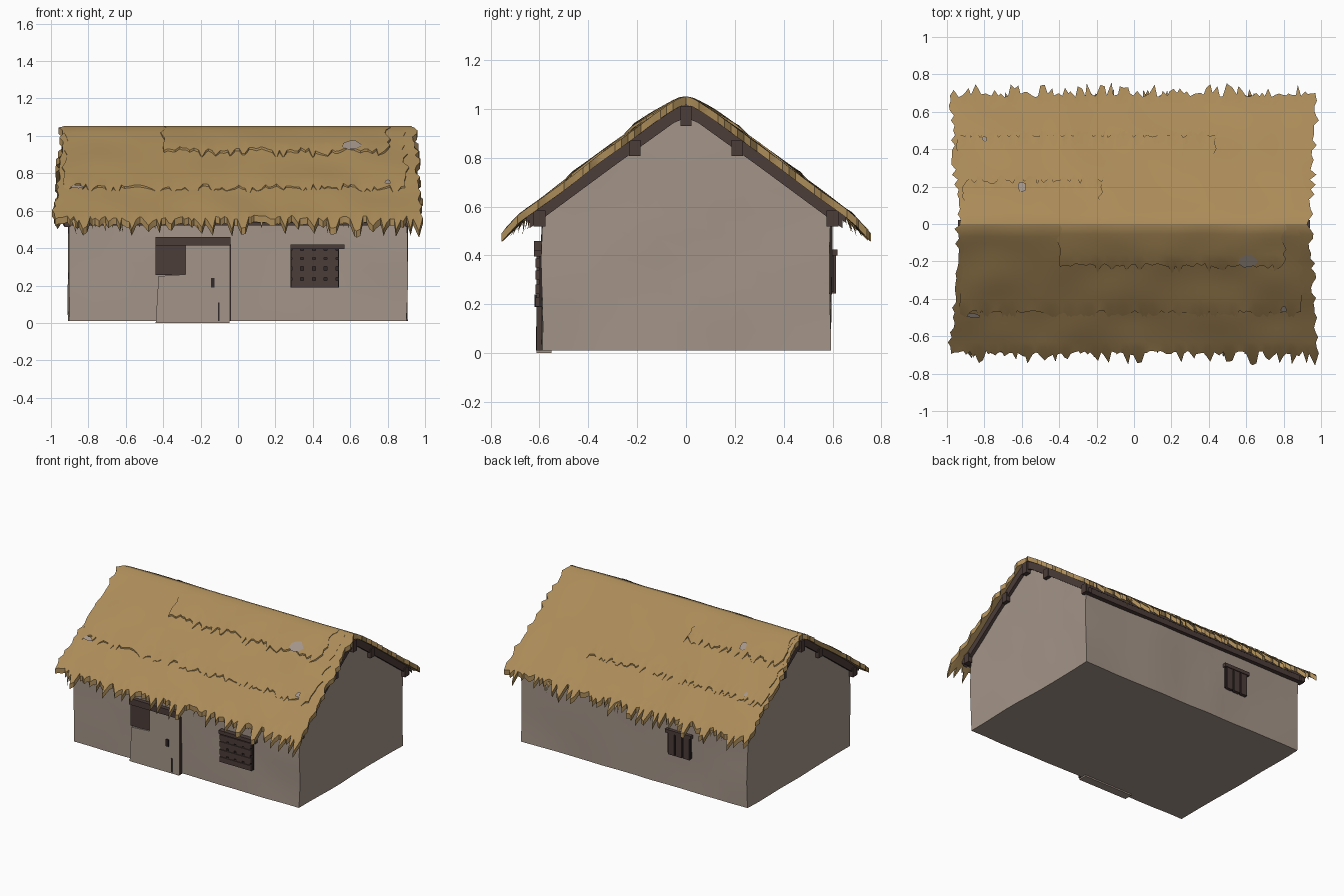
import bpy, bmesh, math, random
from mathutils import Vector, noise

if "Cube" in bpy.data.objects:
    bpy.data.objects.remove(bpy.data.objects["Cube"])

random.seed(7)


def material(name, rgb):
    m = bpy.data.materials.new(name)
    m.diffuse_color = (*rgb, 1)
    m.use_nodes = True
    m.node_tree.nodes["Principled BSDF"].inputs["Base Color"].default_value = m.diffuse_color
    return m


PLASTER = material("clay plaster", (0.37, 0.30, 0.25))
THATCH = material("straw thatch", (0.41, 0.262, 0.10))
WOOD = material("dark wood", (0.072, 0.047, 0.041))
SHADE = material("dark opening", (0.03, 0.022, 0.021))


def finish(name, bm, mat, smooth=True):
    bmesh.ops.recalc_face_normals(bm, faces=bm.faces)
    me = bpy.data.meshes.new(name)
    bm.to_mesh(me)
    bm.free()
    me.materials.append(mat)
    ob = bpy.data.objects.new(name, me)
    bpy.context.collection.objects.link(ob)
    if smooth:
        bpy.ops.object.select_all(action='DESELECT')
        ob.select_set(True)
        bpy.context.view_layer.objects.active = ob
        bpy.ops.object.shade_smooth_by_angle(angle=math.radians(35))
    return ob


def prism(name, profile, axis, a, b, mat):
    """Extrude a 2D profile along x (profile is y,z) or y (profile is x,z)."""
    bm = bmesh.new()
    def place(p, t):
        return (t, p[0], p[1]) if axis == 'x' else (p[0], t, p[1])
    f = bm.faces.new([bm.verts.new(place(p, a)) for p in profile])
    ext = bmesh.ops.extrude_face_region(bm, geom=[f])
    d = Vector((b - a, 0, 0)) if axis == 'x' else Vector((0, b - a, 0))
    for v in ext["geom"]:
        if isinstance(v, bmesh.types.BMVert):
            v.co += d
    return finish(name, bm, mat, smooth=False)


def box(name, x0, x1, y0, y1, z0, z1, mat):
    return prism(name, [(x0, z0), (x1, z0), (x1, z1), (x0, z1)], 'y', y0, y1, mat)


def roof_z(y):
    return 1.052 - 0.74 * (math.hypot(y, 0.03) - 0.03)


# Walls: gabled solid, sliced into a grid and made gently uneven
half = [(0.59, 0.01), (0.595, roof_z(0.595) - 0.07), (0, roof_z(0) - 0.07)]
walls = prism("walls", half + [(-0.59, half[1][1]), (-0.59, 0.01)], 'x', -0.905, 0.905, PLASTER)
bm = bmesh.new()
bm.from_mesh(walls.data)
for axis, lim in ((0, 0.9), (1, 0.58), (2, 0.95)):
    n = Vector([1 if i == axis else 0 for i in range(3)])
    steps = 14 if axis == 0 else 10
    for i in range(1, steps):
        t = -lim + 2 * lim * i / steps if axis < 2 else lim * i / steps
        bmesh.ops.bisect_plane(bm, geom=bm.verts[:] + bm.edges[:] + bm.faces[:],
                               plane_co=n * t, plane_no=n)
for v in bm.verts:
    d = noise.noise_vector(v.co * 3.5) * 0.010
    v.co += Vector((d.x, d.y, d.z if 0.05 < v.co.z < 0.5 else 0))
bpy.data.objects.remove(walls)
finish("walls", bm, PLASTER)

# Door: L-shaped slab standing proud, dark opening in the upper left corner
prism("door", [(-0.44, 0), (-0.045, 0), (-0.045, 0.42), (-0.28, 0.42), (-0.28, 0.26),
               (-0.425, 0.25)], 'y', -0.612, -0.55, PLASTER)
box("door_opening", -0.44, -0.28, -0.603, -0.56, 0.255, 0.42, WOOD)
box("door_lintel", -0.44, -0.04, -0.622, -0.56, 0.415, 0.46, WOOD)
box("door_jamb", -0.045, -0.037, -0.612, -0.56, 0.01, 0.42, WOOD)
box("door_handle", -0.145, -0.125, -0.62, -0.60, 0.19, 0.24, SHADE)
box("door_crack", -0.106, -0.098, -0.614, -0.60, 0.01, 0.11, SHADE)

# Front window: dark pane with a lattice of rough bars
box("front_window_pane", 0.28, 0.54, -0.602, -0.56, 0.19, 0.41, SHADE)
for i in range(4):
    x = 0.288 + i * 0.063
    box("front_window_bar", x, x + 0.047, -0.612, -0.58, 0.19, 0.41, WOOD)
for i in range(4):
    z = 0.192 + i * 0.054 + random.uniform(-0.004, 0.004)
    box("front_window_slat", 0.283, 0.538, -0.617, -0.59, z, z + 0.037, WOOD)
box("front_window_lintel", 0.28, 0.57, -0.622, -0.57, 0.395, 0.42, WOOD)

# Back window: closed plank shutter
box("back_window_pane", -0.46, -0.275, 0.56, 0.604, 0.25, 0.41, SHADE)
for i in range(3):
    x = -0.455 + i * 0.06
    box("back_window_plank", x, x + 0.05, 0.58, 0.614, 0.245, 0.415, WOOD)
box("back_window_lintel", -0.47, -0.265, 0.57, 0.62, 0.40, 0.425, WOOD)

# Roof timbers: decking under the thatch, gable rafters, ridge beam and purlins
for s in (-1, 1):
    ys = [0, 0.05, 0.3, 0.655]
    def band(top, bottom, ys):
        return ([(s * y, roof_z(y) - top) for y in ys] +
                [(s * y, roof_z(y) - bottom) for y in reversed(ys)])
    prism("roof_decking", band(0.03, 0.055, ys), 'x', -0.925, 0.925, WOOD)
    for e in (-1, 1):
        prism("gable_rafter", band(0.03, 0.088, [0, 0.05, 0.3, 0.64]), 'x',
              e * 0.895, e * 0.928, WOOD)
    for y in (0.21, 0.60):
        z = roof_z(y) - 0.075
        box("purlin", -0.935, 0.935, s * y - 0.024, s * y + 0.024, z - 0.035, z + 0.03, WOOD)
box("ridge_beam", -0.94, 0.94, -0.022, 0.022, 0.93, 1.01, WOOD)


# Thatch: overlapping sheets with ragged lower and gable edges
def thatch(name, side, x0, x1, end, lift, rows, cols, shag):
    bm = bmesh.new()
    tips = [random.random() ** 3 * shag + random.uniform(-0.008, 0.012) for _ in range(cols + 1)]
    grid = []
    for r in range(rows + 1):
        t = r / rows
        flare = 0.045 * (t * end / 0.7)
        lo = x0 - flare - random.random() ** 2 * 0.035
        hi = x1 + flare + random.random() ** 2 * 0.035
        line = []
        for c in range(cols + 1):
            u = c / cols
            x = lo + (hi - lo) * u
            inner = x0 - flare + (x1 - x0 + 2 * flare) * u
            if 1 < c < cols - 1:
                x = inner + 0.2 * (x - inner)
            y = t * end
            if r == rows:
                y += tips[c]
                x += random.uniform(-0.006, 0.006)
            z = roof_z(y) + lift * t
            z += 0.010 * noise.noise(Vector((x * 4, y * 5 * side, side))) * min(1, y * 8)
            if r == rows:
                z -= tips[c] * 0.35
            line.append(bm.verts.new((x, side * y, z)))
        grid.append(line)
    for r in range(rows):
        for c in range(cols):
            q = [grid[r][c], grid[r][c + 1], grid[r + 1][c + 1], grid[r + 1][c]]
            bm.faces.new(q)
    # lower surface, joined to the upper one along the rim
    ret = bmesh.ops.duplicate(bm, geom=bm.verts[:] + bm.edges[:] + bm.faces[:])
    low = [g for g in ret["geom"] if isinstance(g, bmesh.types.BMVert)]
    thick = 0.035 if lift == 0 else 0.012
    for v in low:
        v.co.z -= thick
    rim = [e for e in bm.edges if e.is_boundary]
    bmesh.ops.bridge_loops(bm, edges=rim)
    return finish(name, bm, THATCH)


for s in (-1, 1):
    thatch("thatch_base", s, -0.925, 0.925, 0.685, 0.0, 26, 110, 0.07)
    thatch("thatch_middle_course", s, -0.90, 0.40 if s > 0 else 0.86, 0.47, 0.010, 14, 90, 0.05)
thatch("thatch_upper_front", -1, -0.38, 0.78, 0.215, 0.022, 8, 60, 0.05)
thatch("thatch_upper_back", 1, -0.88, -0.2, 0.225, 0.018, 8, 40, 0.05)

# Stray straw wisps at the eaves
bm = bmesh.new()
for s in (-1, 1):
    for i in range(36):
        x, y = random.uniform(-0.95, 0.95), random.uniform(0.64, 0.69)
        w, z = random.uniform(0.008, 0.016), roof_z(y) - 0.012
        tip = (x + random.uniform(-0.02, 0.02), s * (y + random.uniform(0.0, 0.04)),
               z - random.uniform(0.04, 0.085))
        a = [bm.verts.new(p) for p in ((x - w, s * y, z), (x + w, s * y, z),
                                       (x, s * (y - 0.012), z), tip)]
        for f in ((0, 1, 3), (1, 2, 3), (2, 0, 3), (0, 2, 1)):
            bm.faces.new([a[k] for k in f])
finish("eave_wisps", bm, THATCH, smooth=False)

# Bare worn patches where the thatch has gone
for x, y, w, h in ((0.615, -0.20, 0.055, 0.035), (0.80, -0.455, 0.018, 0.018),
                   (-0.86, -0.49, 0.04, 0.015), (-0.60, 0.20, 0.025, 0.03),
                   (-0.80, 0.455, 0.015, 0.018)):
    bm = bmesh.new()
    ring = []
    for k in range(9):
        a, r = k * math.tau / 9, random.uniform(0.7, 1.1)
        px, py = x + w * r * math.cos(a), y + h * r * math.sin(a)
        ring.append(bm.verts.new((px, py, roof_z(py) + 0.027 if abs(y) < 0.3 else roof_z(py) + 0.018)))
    bm.faces.new(ring)
    finish("worn_patch", bm, PLASTER, smooth=False)
